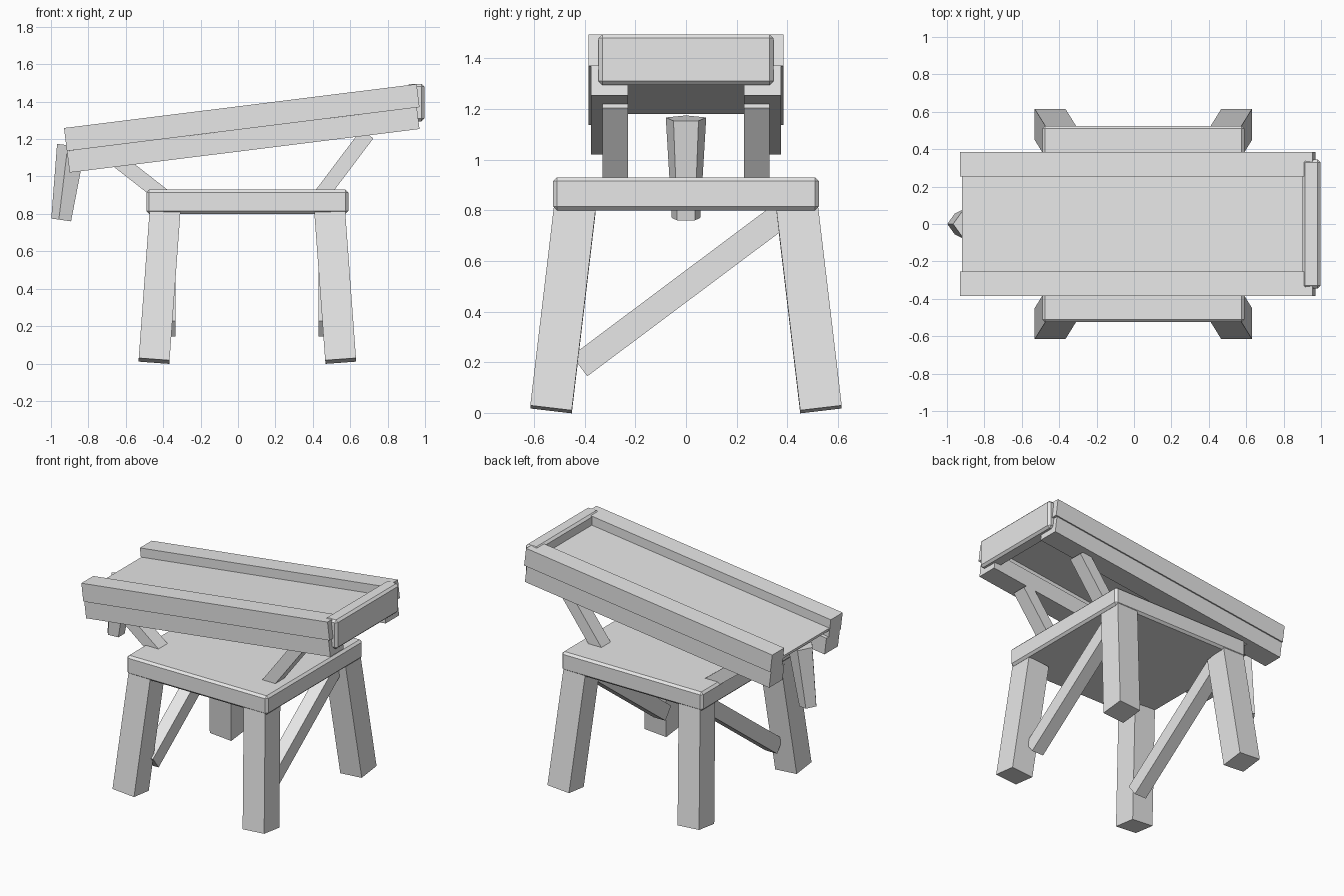
import bpy
import math
from mathutils import Matrix, Vector

if "Cube" in bpy.data.objects:
    bpy.data.objects.remove(bpy.data.objects["Cube"], do_unlink=True)

grey = bpy.data.materials.new("plain_grey")
grey.use_nodes = True
grey.diffuse_color = (0.8, 0.8, 0.8, 1)
grey.node_tree.nodes["Principled BSDF"].inputs["Base Color"].default_value = grey.diffuse_color


def box(name, center, size, rotation=(0, 0, 0), bevel=0):
    """Box with applied size, rotated in place, with optional chamfer."""
    bpy.ops.mesh.primitive_cube_add(size=1, location=center, rotation=rotation)
    obj = bpy.context.object
    obj.name = name
    obj.data.transform(Matrix.Diagonal((*size, 1)))
    obj.data.materials.append(grey)
    if bevel:
        mod = obj.modifiers.new("chamfer", "BEVEL")
        mod.width = bevel
        mod.segments = 1
    return obj


def beam(name, start, end, width, depth):
    """Box laid between two points; width runs in the beam's side direction."""
    a, b = Vector(start), Vector(end)
    obj = box(name, (a + b) / 2, (width, depth, (b - a).length))
    obj.rotation_euler = (b - a).to_track_quat("Z", "Y").to_euler()
    return obj


TILT = math.radians(-7.1)

# Stool top
box("stool_top", (0.05, 0, 0.865), (1.08, 1.05, 0.13), bevel=0.015)

# Splayed legs
LEG = 0.8
LEAN_Y, LEAN_X = math.radians(6.75), math.radians(4.2)
for sx, x_name in ((-1, "right"), (1, "left")):
    for sy, y_name in ((-1, "front"), (1, "back")):
        leg = box(f"{y_name}_{x_name}_leg", (0.05 + sx * 0.47, sy * 0.486, 0.41),
                  (0.165, 0.165, LEG), (sy * LEAN_Y, -sx * LEAN_X, 0))

# Diagonal braces between front and back legs
for x, name in ((-0.38, "right_brace"), (0.475, "left_brace")):
    box(name, (x, -0.02, 0.485), (0.09, 1.0, 0.102), (math.radians(36.8), 0, 0))

# Struts that carry the trough
for y, side in ((-0.28, "front"), (0.28, "back")):
    low = box(f"{side}_low_strut", (-0.52, y, 0.99), (0.45, 0.1, 0.08),
              (0, math.radians(38), 0))
    high = box(f"{side}_high_strut", (0.565, y, 1.06), (0.42, 0.1, 0.08),
               (0, math.radians(-53), 0))

# Sloping trough: paired rails on each side and a thin floor
for s, side in ((-1, "front"), (1, "back")):
    box(f"{side}_upper_rail", (0.02, s * 0.32, 1.315), (1.9, 0.13, 0.124), (0, TILT, 0))
    box(f"{side}_lower_rail", (0.028, s * 0.303, 1.195), (1.885, 0.146, 0.116), (0, TILT, 0))
box("trough_floor", (0.005, 0, 1.304), (1.86, 0.54, 0.018), (0, TILT, 0))

# Board closing the high end
box("end_board", (0.948, 0, 1.395), (0.096, 0.69, 0.2), bevel=0.015)

# Tapered five-sided peg at the low end
bpy.ops.mesh.primitive_cone_add(vertices=5, radius1=0.059, radius2=0.084, depth=0.4,
                                location=(-0.912, 0, 0.965))
peg = bpy.context.object
peg.name = "low_end_peg"
peg.data.transform(Matrix.Rotation(math.radians(90), 4, "Z"))
peg.rotation_euler = (0, math.radians(8), 0)
peg.data.materials.append(grey)
